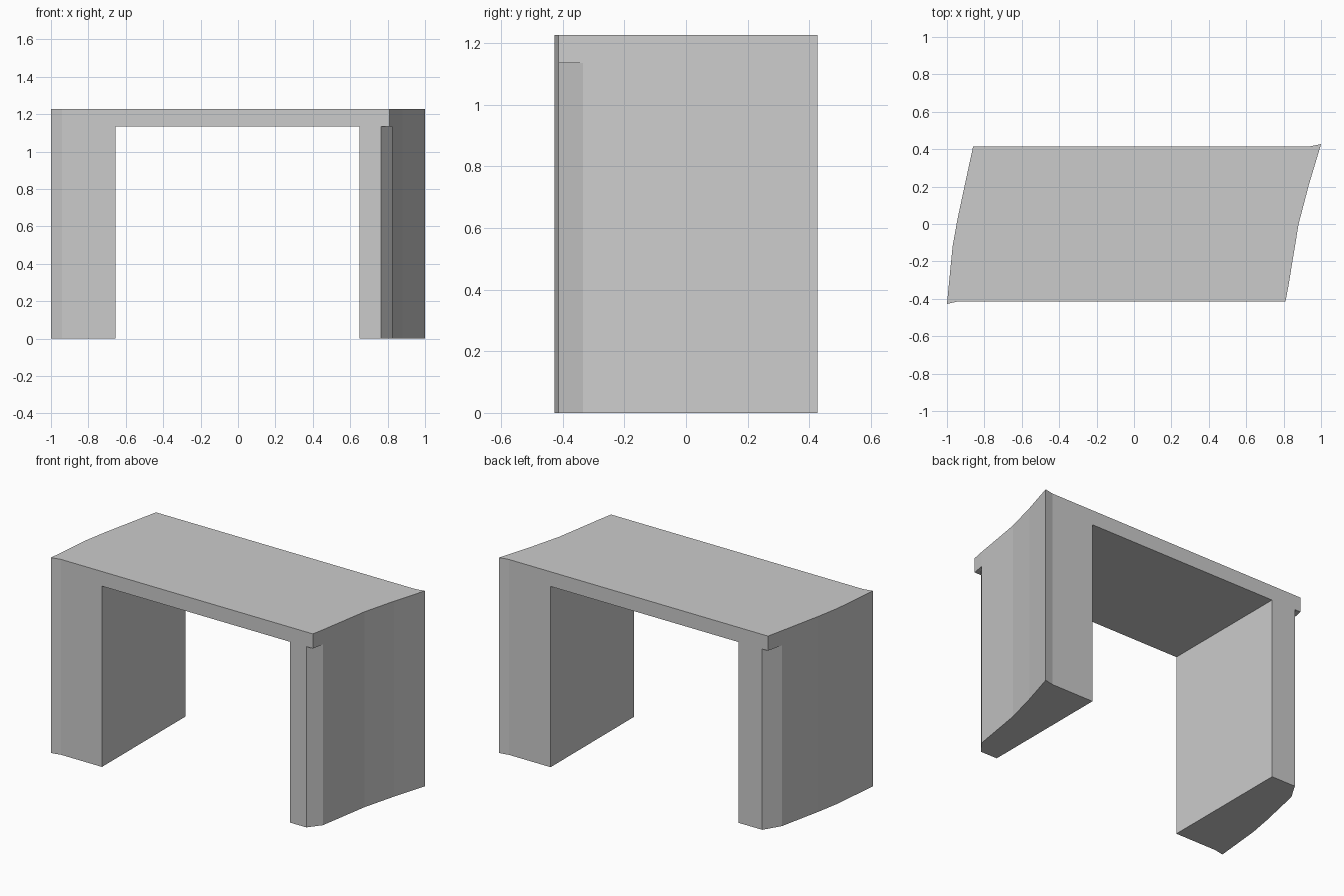
import bpy
import bmesh

if "Cube" in bpy.data.objects:
    bpy.data.objects.remove(bpy.data.objects["Cube"])

TOP, UNDER = 1.227, 1.135      # slab top and underside heights
FRONT, BACK = -0.414, 0.415
IN_L, IN_R = -0.655, 0.65      # inner leg faces

# Plan outlines of the two curved outer ends, counter-clockwise
right_curve = [(0.825, -0.335), (0.88, 0.0), (0.935, 0.21), (1.0, 0.427), (0.94, BACK)]
left_curve = [(-0.883, 0.31), (-0.943, 0.03), (-0.97, -0.12), (-1.0, -0.427), (-0.94, FRONT)]


def prism(name, outline, z0, z1, top=True, bottom=True, undersides=()):
    """Extrude a plan outline; optional caps and extra downward-facing patches."""
    bm = bmesh.new()
    low = [bm.verts.new((x, y, z0)) for x, y in outline]
    high = [bm.verts.new((x, y, z1)) for x, y in outline]
    n = len(outline)
    for i in range(n):
        j = (i + 1) % n
        bm.faces.new((low[i], low[j], high[j], high[i]))
    if top:
        bm.faces.new(high)
    if bottom:
        bm.faces.new(low[::-1])
    for patch in undersides:
        bm.faces.new([bm.verts.new((x, y, z0)) for x, y in reversed(patch)])
    mesh = bpy.data.meshes.new(name)
    bm.to_mesh(mesh)
    bm.free()
    obj = bpy.data.objects.new(name, mesh)
    bpy.context.collection.objects.link(obj)
    return obj


# Top slab, with the underside between the legs and two small corner overhangs
corner_r, corner_l = (0.81, FRONT), (-0.86, BACK)
leg_corner_r, leg_corner_l = (0.765, FRONT), (-0.82, BACK)
prism("top_slab", [corner_r] + right_curve + [corner_l] + left_curve, UNDER, TOP,
      bottom=False, undersides=[
          [(IN_L, FRONT), (IN_R, FRONT), (IN_R, BACK), (IN_L, BACK)],
          [leg_corner_r, corner_r, right_curve[0]],
          [leg_corner_l, corner_l, left_curve[0]]])

# Legs, open where they merge into the slab
prism("right_leg", [(IN_R, FRONT), leg_corner_r] + right_curve + [(IN_R, BACK)],
      0, UNDER, top=False)
prism("left_leg", [(IN_L, BACK), leg_corner_l] + left_curve + [(IN_L, FRONT)],
      0, UNDER, top=False)
